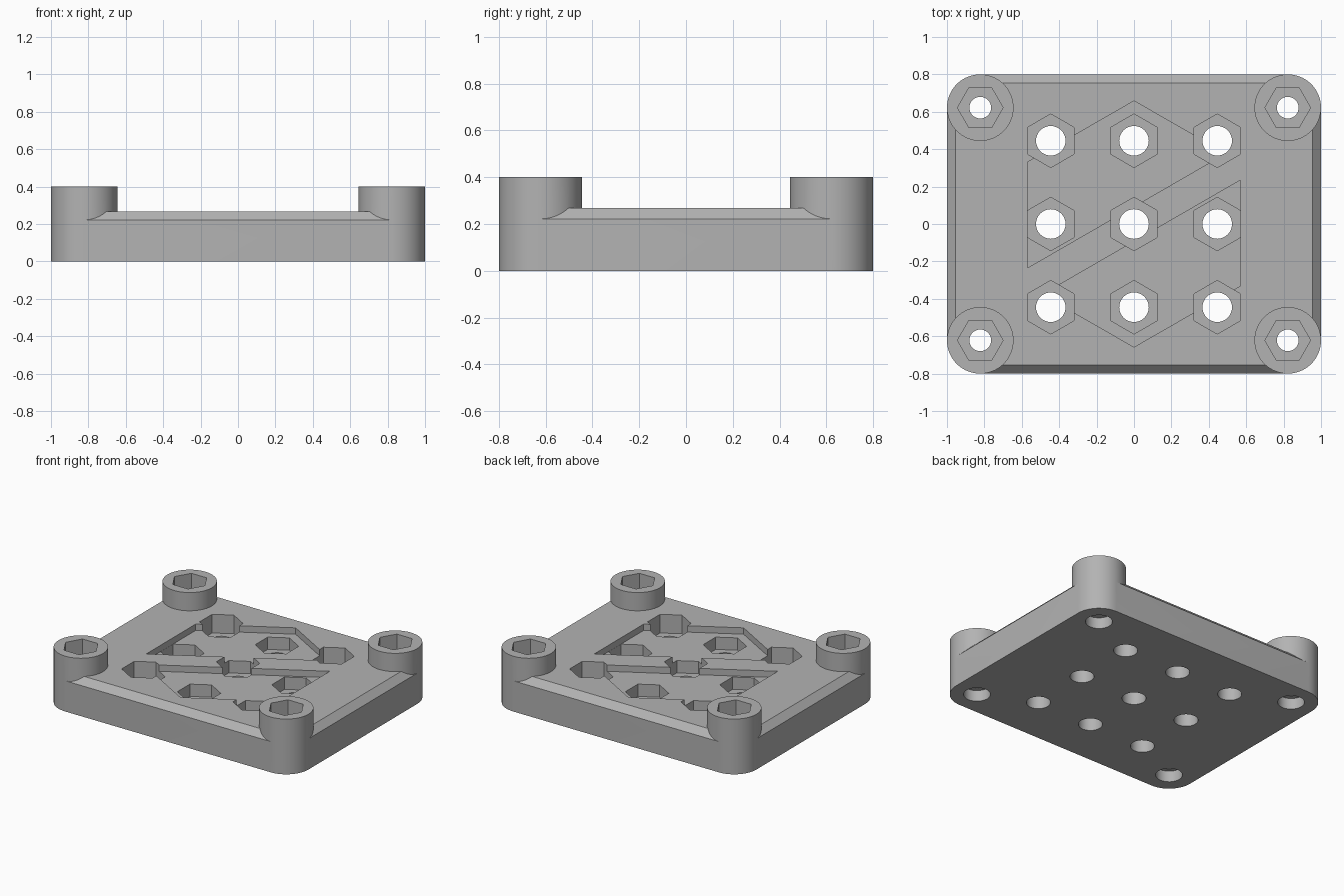
import bpy, bmesh, math

if "Cube" in bpy.data.objects:
    bpy.data.objects.remove(bpy.data.objects["Cube"])

POST = (0.822, 0.622)      # post centre
R = 0.178                  # post radius
TOP, RIM, POST_TOP = 0.268, 0.222, 0.40
PITCH = 0.445              # nut grid spacing

grey = bpy.data.materials.new("grey plastic")
grey.diffuse_color = (0.45, 0.45, 0.45, 1)
grey.use_nodes = True
grey.node_tree.nodes["Principled BSDF"].inputs["Base Color"].default_value = grey.diffuse_color


def ngon(cx, cy, r, n, turn=0.0):
    return [(cx + r * math.cos(turn + math.tau * i / n),
             cy + r * math.sin(turn + math.tau * i / n)) for i in range(n)]


def loft(bm, levels):
    """Closed solid through matching outlines given as (outline, z)."""
    rings = [[bm.verts.new((x, y, z)) for x, y in pts] for pts, z in levels]
    n = len(rings[0])
    for a, b in zip(rings, rings[1:]):
        for i in range(n):
            j = (i + 1) % n
            bm.faces.new((a[i], a[j], b[j], b[i]))
    bm.faces.new(rings[0][::-1])
    bm.faces.new(rings[-1])


def solid(name, parts):
    bm = bmesh.new()
    for levels in parts:
        loft(bm, levels)
    bmesh.ops.recalc_face_normals(bm, faces=bm.faces)
    me = bpy.data.meshes.new(name)
    bm.to_mesh(me)
    bm.free()
    me.materials.append(grey)
    ob = bpy.data.objects.new(name, me)
    bpy.context.collection.objects.link(ob)
    return ob


def combine(target, other, op):
    mod = target.modifiers.new(op, 'BOOLEAN')
    mod.object, mod.operation, mod.solver = other, op, 'EXACT'
    bpy.context.view_layer.objects.active = target
    bpy.ops.object.modifier_apply(modifier=mod.name)
    bpy.data.objects.remove(other)


def outline(inset):
    # rectangle with clipped corners; the posts round these off
    a, b = 1 - inset, 0.8 - inset
    px, py = POST
    return [(a, -py), (a, py), (px, b), (-px, b),
            (-a, py), (-a, -py), (-px, -b), (px, -b)]


corners = [(sx * POST[0], sy * POST[1]) for sx in (-1, 1) for sy in (-1, 1)]
grid = [(i * PITCH, j * PITCH) for i in (-1, 0, 1) for j in (-1, 0, 1)]


def prisms(centres, r, n, z0, z1, turn=0.0):
    return [[(ngon(x, y, r, n, turn), z0), (ngon(x, y, r, n, turn), z1)]
            for x, y in centres]


# plate with bevelled top rim, and the four corner posts
base = solid("base_plate", [[(outline(0), 0), (outline(0), RIM),
                             (outline(TOP - RIM), TOP)]])
combine(base, solid("posts", prisms(corners, R, 64, 0, POST_TOP)), 'UNION')

# two shallow four-sided recesses, one the half turn of the other
recess = [(0, 0.658), (-0.57, 0.33), (-0.57, -0.235), (0.49, 0.377)]
halves = [recess, [(-x, -y) for x, y in recess]]
combine(base, solid("recesses", [[(p, RIM), (p, 0.5)] for p in halves]),
        'DIFFERENCE')

# hexagonal nut pockets in the plate and in the posts
combine(base, solid("nut_pockets",
        prisms(grid, 0.143, 6, 0.133, 0.5, math.pi / 6)
        + prisms(corners, 0.122, 6, 0.27, 0.5)), 'DIFFERENCE')

# through holes, then the wider bores under the posts
combine(base, solid("holes", prisms(grid, 0.079, 32, -0.1, 0.5)
        + prisms(corners, 0.058, 32, -0.1, 0.5)), 'DIFFERENCE')
combine(base, solid("bores", prisms(corners, 0.088, 32, -0.1, 0.08)),
        'DIFFERENCE')

# smooth the round walls, keep edges crisp
bpy.ops.object.select_all(action='DESELECT')
base.select_set(True)
bpy.context.view_layer.objects.active = base
bpy.ops.object.shade_smooth_by_angle(angle=math.radians(25))
